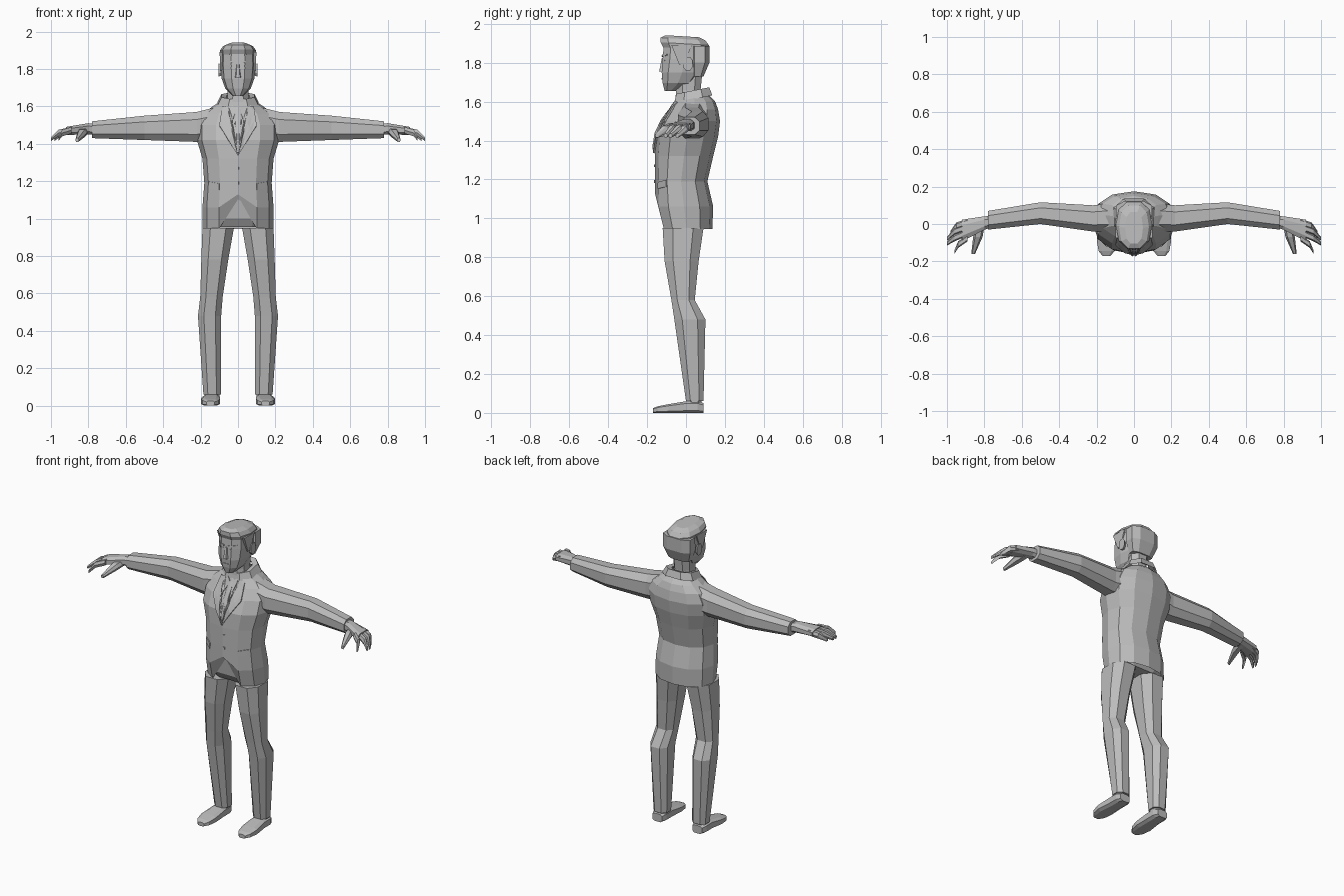
import bpy, bmesh, math
from mathutils import Vector
from mathutils.bvhtree import BVHTree

cube = bpy.data.objects.get("Cube")
if cube:
    bpy.data.objects.remove(cube, do_unlink=True)

shade = (.5, .5, .5, 1)
grey = bpy.data.materials.new("plain_grey")
grey.use_nodes = True
grey.diffuse_color = shade
grey.node_tree.nodes["Principled BSDF"].inputs["Base Color"].default_value = shade


def level(z, half, front, back, x=0):
    """Horizontal ring."""
    return 'z', z, x, half, front, back


def across(x, half, bottom, top, y):
    """Upright ring facing sideways."""
    return 'x', x, y, half, bottom, top


def along(y, half, bottom, top, x):
    """Upright ring facing forwards."""
    return 'y', y, x, half, bottom, top


def finish(name, bm, mirror):
    mesh = bpy.data.meshes.new(name)
    bm.to_mesh(mesh)
    obj = bpy.data.objects.new(name, mesh)
    bpy.context.collection.objects.link(obj)
    mesh.materials.append(grey)
    if mirror:
        obj.modifiers.new("mirror", 'MIRROR').use_mirror_merge = False
    return obj


def superellipse(sides, turn, power):
    """Unit cross-section, scaled to fill its bounding square."""
    angles = [math.tau * (i + turn) / sides - math.pi / 2 for i in range(sides)]
    result = []
    for wave in (math.cos, math.sin):
        values = [round(wave(a), 6) for a in angles]
        values = [math.copysign(abs(v) ** power, v) for v in values]
        biggest = max(map(abs, values))
        result.append([v / biggest for v in values])
    return list(zip(*result))


def loft(name, *rows, sides=8, turn=.5, power=.8, tilt=0, mirror=False, cap=True, edit=None):
    """Skin stretched over rings; returns a tree for laying plates on it."""
    bm = bmesh.new()
    rings = []
    for axis, position, middle, half, low, high in rows:
        ring = []
        for across_part, up_part in superellipse(sides, turn, power):
            u = middle + half * across_part
            v = (low + high) / 2 + (high - low) / 2 * up_part
            p = position + tilt * v
            ring.append(bm.verts.new({'z': (u, v, p), 'x': (p, u, v), 'y': (u, p, v)}[axis]))
        rings.append(ring)
    for a, b in zip(rings, rings[1:]):
        for i in range(sides):
            j = (i + 1) % sides
            bm.faces.new((a[i], a[j], b[j], b[i]))
    if cap:
        bm.faces.new(rings[0])
        bm.faces.new(rings[-1])
    if edit:
        edit(rings)
    bmesh.ops.recalc_face_normals(bm, faces=bm.faces)
    tree = BVHTree.FromBMesh(bm)
    finish(name, bm, mirror)
    return tree


def plate(name, body, *outline, mirror=True, lift=.006):
    """Thin panel laid on the front of a body, outlined in x and z."""
    bm = bmesh.new()
    bm.faces.new([bm.verts.new((x, -1, z)) for x, z in outline])
    bmesh.ops.triangulate(bm, faces=bm.faces)
    bmesh.ops.subdivide_edges(bm, edges=bm.edges, cuts=3, use_grid_fill=True)
    for vert in bm.verts:
        hit = body.ray_cast(vert.co, Vector((0, 1, 0)))[0]
        vert.co.y = (hit.y if hit else -.1) - lift
    bmesh.ops.recalc_face_normals(bm, faces=bm.faces)
    bm.normal_update()
    if sum(face.normal.y for face in bm.faces) > 0:
        bmesh.ops.reverse_faces(bm, faces=bm.faces)
    solid = finish(name, bm, mirror).modifiers.new("thickness", 'SOLIDIFY')
    solid.thickness = .008


def slanted_box(x, z, width, height, rise=0):
    """Outline of a four-sided plate whose outer end is raised."""
    w, h = width / 2, height / 2
    return [(x - w, z - h), (x + w, z - h + rise), (x + w, z + h + rise), (x - w, z + h)]


# Jacket body, with the front hem cut away in a V
def cut_hem(rings):
    rings[0][0].co.z = 1.1
    rings[1][0].co.z = 1.13


jacket = loft(
    "jacket",
    level(z=.945, half=.19, front=-.13, back=.135),
    level(z=1.06, half=.19, front=-.16, back=.14),
    level(z=1.19, half=.18, front=-.16, back=.11),
    level(z=1.32, half=.19, front=-.16, back=.14),
    level(z=1.42, half=.22, front=-.155, back=.165),
    level(z=1.5, half=.22, front=-.12, back=.175),
    level(z=1.56, half=.19, front=-.08, back=.165),
    level(z=1.6, half=.135, front=-.06, back=.15),
    level(z=1.63, half=.09, front=-.045, back=.12),
    sides=12, turn=0, power=.9, cap=False, edit=cut_hem)

# Sleeves
loft("sleeve",
     across(x=.12, half=.075, bottom=1.42, top=1.595, y=.035),
     across(x=.22, half=.07, bottom=1.41, top=1.57, y=.03),
     across(x=.5, half=.058, bottom=1.42, top=1.55, y=.058),
     across(x=.78, half=.05, bottom=1.43, top=1.52, y=.02),
     mirror=True)

# Hands, with fingers curling forward
loft("palm",
     across(x=.75, half=.03, bottom=1.445, top=1.505, y=.015),
     across(x=.8, half=.036, bottom=1.45, top=1.51, y=.005),
     across(x=.92, half=.058, bottom=1.447, top=1.49, y=-.035),
     mirror=True)
for name, root, bend, tip, reach in (("index_finger", -.075, -.11, -.15, .96),
                                     ("middle_finger", -.045, -.075, -.105, 1),
                                     ("ring_finger", -.015, -.04, -.08, 1),
                                     ("little_finger", .01, -.01, -.045, .98)):
    loft(name,
         across(x=.89, half=.018, bottom=1.455, top=1.49, y=root),
         across(x=(.92 + reach) / 2, half=.018, bottom=1.44, top=1.475, y=bend),
         across(x=reach, half=.01, bottom=1.415, top=1.435, y=tip),
         sides=6, mirror=True)
loft("thumb",
     along(y=.01, half=.025, bottom=1.45, top=1.49, x=.82),
     along(y=-.07, half=.025, bottom=1.435, top=1.475, x=.835),
     along(y=-.16, half=.01, bottom=1.41, top=1.43, x=.86),
     sides=6, mirror=True)

# Trousers
loft("trouser_seat",
     level(z=.955, half=.15, front=-.09, back=.08),
     level(z=1, half=.17, front=-.12, back=.11),
     level(z=1.16, half=.16, front=-.14, back=.1))
loft("trouser_leg",
     level(z=.06, half=.047, front=0, back=.09, x=.138),
     level(z=.48, half=.062, front=-.06, back=.1, x=.152),
     level(z=.58, half=.06, front=-.075, back=.045, x=.142),
     level(z=.78, half=.072, front=-.11, back=.065, x=.124),
     level(z=.95, half=.084, front=-.12, back=.09, x=.106),
     mirror=True)

# Shoes and ankles
loft("ankle",
     level(z=.03, half=.04, front=.01, back=.08, x=.14),
     level(z=.09, half=.04, front=.01, back=.08, x=.14),
     mirror=True)
loft("shoe",
     along(y=.09, half=.034, bottom=0, top=.05, x=.143),
     along(y=.06, half=.046, bottom=0, top=.06, x=.143),
     along(y=0, half=.046, bottom=0, top=.06, x=.143),
     along(y=-.09, half=.052, bottom=0, top=.045, x=.147),
     along(y=-.145, half=.042, bottom=0, top=.034, x=.147),
     along(y=-.17, half=.022, bottom=0, top=.024, x=.147),
     power=.55, mirror=True)

# Neck and raised jacket collar
loft("neck",
     level(z=1.56, half=.065, front=-.06, back=.09),
     level(z=1.66, half=.056, front=-.05, back=.075),
     level(z=1.76, half=.06, front=-.05, back=.085))
loft("collar",
     level(z=1.605, half=.11, front=-.06, back=.135),
     level(z=1.65, half=.088, front=-.05, back=.12),
     level(z=1.645, half=.062, front=-.04, back=.09),
     tilt=.2, cap=False)

# Head
head = loft(
    "head",
    level(z=1.655, half=.028, front=-.11, back=-.045),
    level(z=1.695, half=.068, front=-.12, back=.04),
    level(z=1.75, half=.088, front=-.125, back=.085),
    level(z=1.82, half=.094, front=-.12, back=.11),
    level(z=1.88, half=.092, front=-.115, back=.115),
    level(z=1.91, half=.075, front=-.09, back=.09),
    sides=10)
loft("nose",
     level(z=1.755, half=.018, front=-.138, back=-.1),
     level(z=1.825, half=.009, front=-.124, back=-.1),
     sides=6)
loft("ear",
     across(x=.085, half=.018, bottom=1.765, top=1.82, y=.005),
     across(x=.103, half=.024, bottom=1.76, top=1.83, y=.01),
     mirror=True)

# Hair: swept top, a shell round the back of the head and sideburns
loft("hair_top",
     level(z=1.872, half=.095, front=-.118, back=.118),
     level(z=1.897, half=.097, front=-.13, back=.117),
     level(z=1.921, half=.08, front=-.13, back=.1),
     level(z=1.935, half=.048, front=-.105, back=.065),
     sides=10, tilt=-.06)
loft("hair_back",
     level(z=1.73, half=.072, front=.03, back=.09),
     level(z=1.8, half=.097, front=.02, back=.12),
     level(z=1.885, half=.096, front=.02, back=.122),
     power=.7)
loft("sideburn",
     level(z=1.79, half=.006, front=-.035, back=-.01, x=.09),
     level(z=1.89, half=.008, front=-.075, back=.03, x=.09),
     sides=4, mirror=True)

# Face details
plate("eyebrow", head, *slanted_box(x=.04, z=1.835, width=.05, height=.008, rise=.006))
plate("eye", head, *slanted_box(x=.036, z=1.815, width=.034, height=.01), lift=.003)
plate("mouth", head, *slanted_box(x=0, z=1.718, width=.044, height=.007),
      mirror=False, lift=.003)

# Lapels, shirt collar, tie, pocket flaps and buttons
plate("lapel", jacket, (0, 1.335), (.03, 1.47), (.05, 1.6), (.085, 1.6), (.1, 1.5), lift=.009)
plate("shirt_collar", jacket, (.008, 1.585), (.045, 1.62), (.028, 1.53))
plate("tie", jacket, (0, 1.35), (.02, 1.42), (.015, 1.585), (-.015, 1.585), (-.02, 1.42),
      mirror=False)
plate("pocket_flap", jacket, *slanted_box(x=.13, z=1.17, width=.055, height=.035, rise=.01))
for height in (1.27, 1.19):
    plate("button", jacket, *slanted_box(x=.012, z=height, width=.014, height=.014), mirror=False)
